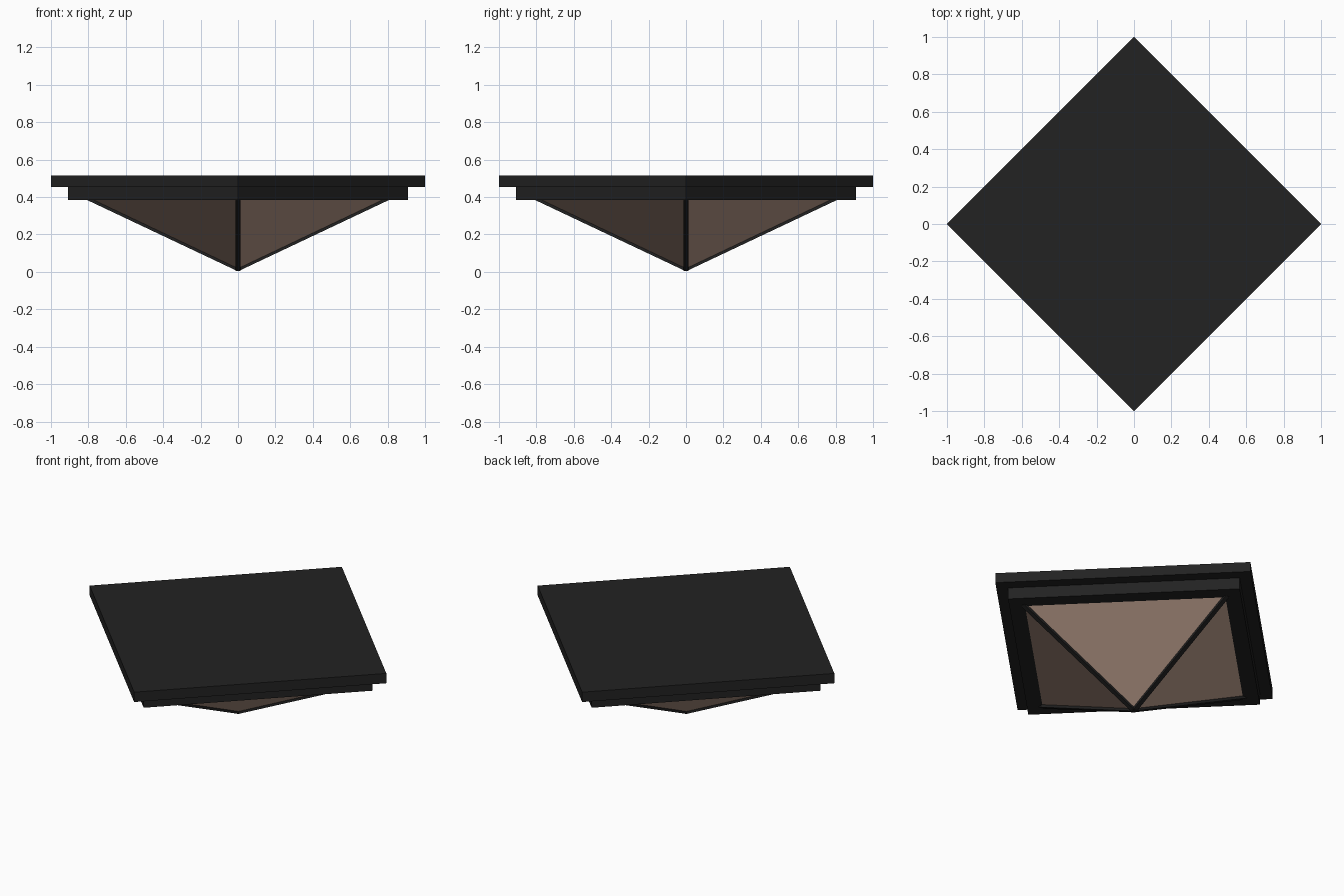
import bpy, bmesh, math
from mathutils import Vector

if "Cube" in bpy.data.objects:
    bpy.data.objects.remove(bpy.data.objects["Cube"])


def material(name, rgb):
    m = bpy.data.materials.new(name)
    m.diffuse_color = (*rgb, 1)
    m.use_nodes = True
    m.node_tree.nodes["Principled BSDF"].inputs["Base Color"].default_value = m.diffuse_color
    return m


black = material("black metal", (0.016, 0.016, 0.016))
glass = material("warm glass", (0.50, 0.34, 0.265))


def cone(name, r_low, r_high, z0, z1, mat):
    """Four-sided prism or pyramid with its corners on the x and y axes."""
    bm = bmesh.new()
    bmesh.ops.create_cone(bm, cap_ends=True, segments=4, radius1=r_low,
                          radius2=r_high, depth=z1 - z0)
    bmesh.ops.translate(bm, verts=bm.verts, vec=(0, 0, (z0 + z1) / 2))
    # snap the first corner to an axis
    v = max(bm.verts, key=lambda p: p.co.xy.length)
    ang = math.atan2(v.co.y, v.co.x)
    for p in bm.verts:
        p.co.xy = Vector(p.co.xy).to_2d() if abs(math.sin(2 * ang)) < 0.01 else \
            Vector((p.co.x - p.co.y, p.co.x + p.co.y)) * math.sqrt(0.5)
    bmesh.ops.recalc_face_normals(bm, faces=bm.faces)
    me = bpy.data.meshes.new(name)
    bm.to_mesh(me)
    bm.free()
    me.materials.append(mat)
    ob = bpy.data.objects.new(name, me)
    bpy.context.collection.objects.link(ob)
    return ob


# stepped ceiling plates
cone("ceiling_plate", 1.0, 1.0, 0.455, 0.515, black)
cone("lower_plate", 0.908, 0.908, 0.385, 0.455, black)

# inverted glass pyramid
cone("glass_shade", 0.0, 0.79, 0.012, 0.387, glass)

# metal ribs along the four pyramid edges
low, high = Vector((0, 0, 0.014)), Vector((0.80, 0, 0.392))
for i in range(4):
    bpy.ops.mesh.primitive_cube_add(size=1)
    rib = bpy.context.object
    rib.name = f"edge_rib_{i + 1}"
    axis = high - low
    rib.scale = (axis.length, 0.026, 0.02)
    turn = i * math.pi / 2
    mid = (low + high) / 2
    rib.location = (mid.x * math.cos(turn), mid.x * math.sin(turn), mid.z)
    rib.rotation_euler = (0, -math.atan2(axis.z, axis.x), turn)
    rib.data.materials.append(black)
